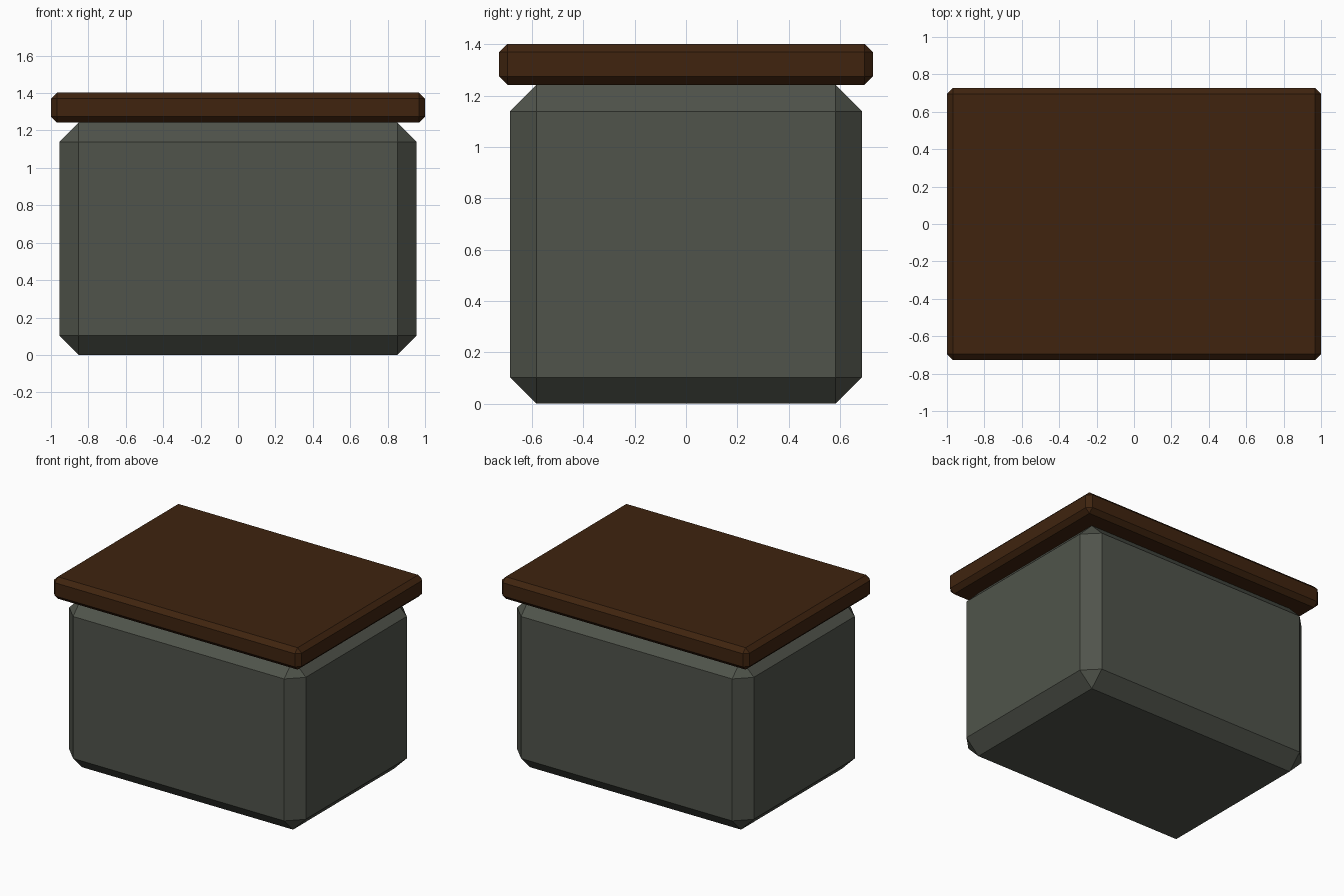
import bpy
import bmesh

if "Cube" in bpy.data.objects:
    bpy.data.objects.remove(bpy.data.objects["Cube"])


def material(name, rgb):
    mat = bpy.data.materials.new(name)
    mat.diffuse_color = (*rgb, 1.0)
    mat.use_nodes = True
    mat.node_tree.nodes["Principled BSDF"].inputs["Base Color"].default_value = mat.diffuse_color
    return mat


def chamfered_box(name, size, z_bottom, chamfer, mat):
    bm = bmesh.new()
    bmesh.ops.create_cube(bm, size=1.0)
    bmesh.ops.scale(bm, vec=size, verts=bm.verts)
    bmesh.ops.translate(bm, vec=(0, 0, size[2] / 2), verts=bm.verts)
    bmesh.ops.bevel(bm, geom=bm.edges[:], offset=chamfer, segments=1,
                    affect='EDGES', profile=0.5)
    bmesh.ops.recalc_face_normals(bm, faces=bm.faces)
    mesh = bpy.data.meshes.new(name)
    bm.to_mesh(mesh)
    bm.free()
    mesh.materials.append(mat)
    obj = bpy.data.objects.new(name, mesh)
    obj.location.z = z_bottom
    bpy.context.collection.objects.link(obj)
    return obj


stone = material("grey_green_stone", (0.080, 0.088, 0.070))
wood = material("dark_brown_wood", (0.050, 0.0175, 0.0048))

# Heavy chamfered block
chamfered_box("stone_base", (1.91, 1.37, 1.242), 0.0, 0.103, stone)
# Overhanging slab on top
chamfered_box("wooden_top", (2.0, 1.455, 0.16), 1.242, 0.032, wood)
